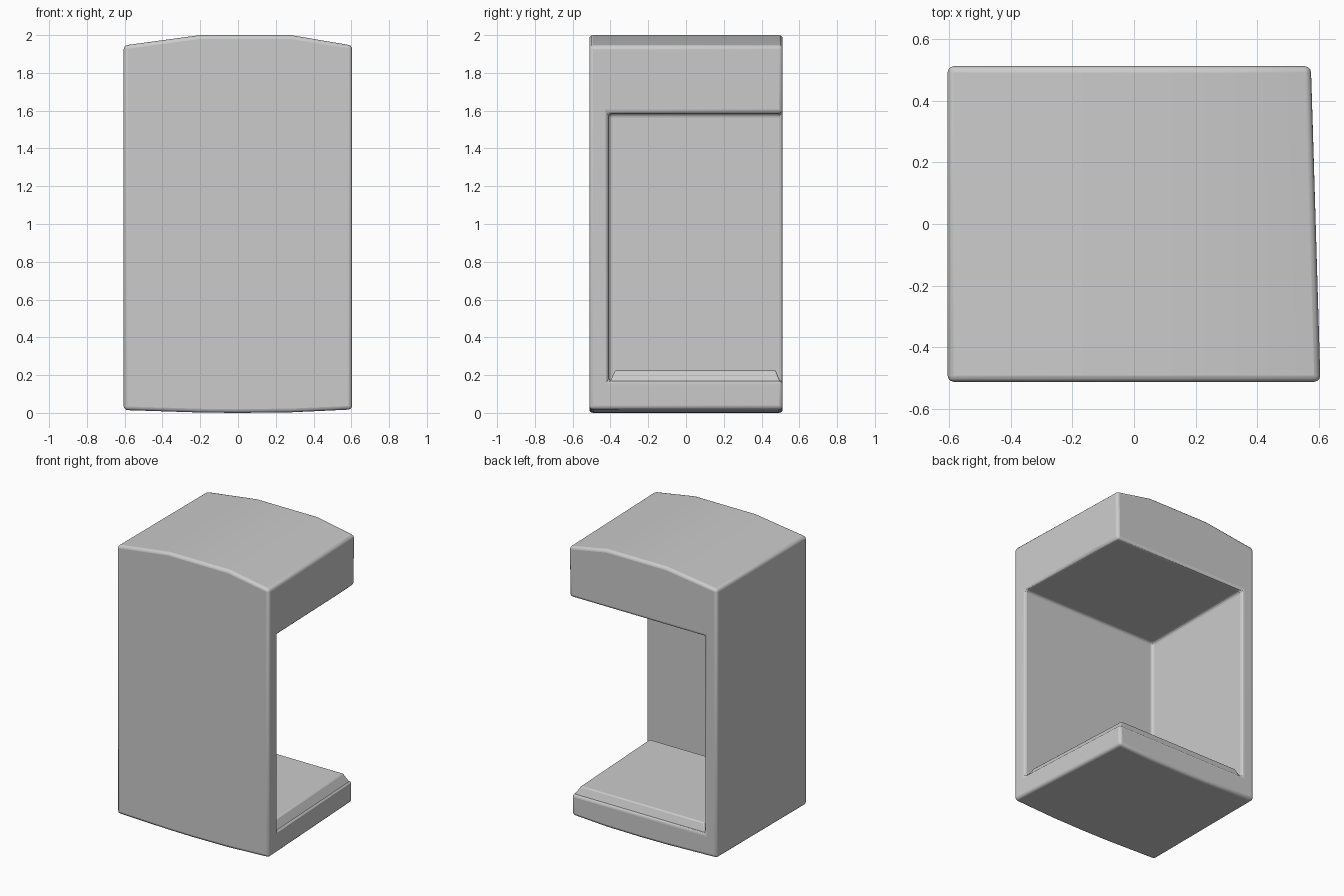
import bpy, bmesh

if "Cube" in bpy.data.objects:
    bpy.data.objects.remove(bpy.data.objects["Cube"])

grey = bpy.data.materials.new("plain_grey")
grey.diffuse_color = (0.6, 0.6, 0.6, 1)
grey.use_nodes = True
grey.node_tree.nodes["Principled BSDF"].inputs["Base Color"].default_value = grey.diffuse_color


def loft(name, ring_a, ring_b):
    """Solid between two rings with equal point counts."""
    bm = bmesh.new()
    a = [bm.verts.new(p) for p in ring_a]
    b = [bm.verts.new(p) for p in ring_b]
    n = len(a)
    bm.faces.new(a)
    bm.faces.new(b[::-1])
    for i in range(n):
        bm.faces.new((a[i], b[i], b[(i + 1) % n], a[(i + 1) % n]))
    bmesh.ops.recalc_face_normals(bm, faces=bm.faces)
    me = bpy.data.meshes.new(name)
    bm.to_mesh(me)
    bm.free()
    ob = bpy.data.objects.new(name, me)
    bpy.context.collection.objects.link(ob)
    me.materials.append(grey)
    return ob


def finish(ob, width):
    bev = ob.modifiers.new("soft_edges", 'BEVEL')
    bev.width, bev.segments = width, 3
    bev.limit_method, bev.angle_limit = 'ANGLE', 0.5
    bpy.ops.object.select_all(action='DESELECT')
    ob.select_set(True)
    bpy.context.view_layer.objects.active = ob
    bpy.ops.object.shade_smooth_by_angle(angle=0.6)


# Outer shell: gently bowed top and bottom, right side tapering to the back
profile = [(-0.605, 0.015), (-0.2, 0.002), (0.0, 0.0), (0.28, 0.003), (0.605, 0.018),
           (0.605, 1.945), (0.28, 2.0), (-0.2, 2.0), (-0.605, 1.945)]
front = [(x, -0.512, z) for x, z in profile]
back = [(x if x < 0.6 else 0.55 + 0.0125 * z, 0.512, z) for x, z in profile]
shell = loft("open_case", front, back)

# Opening through the right and back sides
corners = [(-0.505, -0.41), (1.0, -0.41), (1.0, 1.0), (-0.505, 1.0)]
cutter = loft("opening_cutter", [(x, y, 0.17) for x, y in corners],
              [(x, y, 1.585) for x, y in corners])
cutter.hide_render = True
cutter.hide_viewport = True
cutter.display_type = 'WIRE'
cut = shell.modifiers.new("opening", 'BOOLEAN')
cut.operation, cut.solver, cut.object = 'DIFFERENCE', 'EXACT', cutter
finish(shell, 0.02)

# Raised floor pad with sloping edges
pad = loft("floor_pad",
           [(-0.5, -0.405, 0.16), (0.59, -0.405, 0.16), (0.545, 0.5, 0.16), (-0.5, 0.5, 0.16)],
           [(-0.475, -0.375, 0.225), (0.55, -0.375, 0.225), (0.505, 0.475, 0.225), (-0.475, 0.475, 0.225)])
finish(pad, 0.008)
